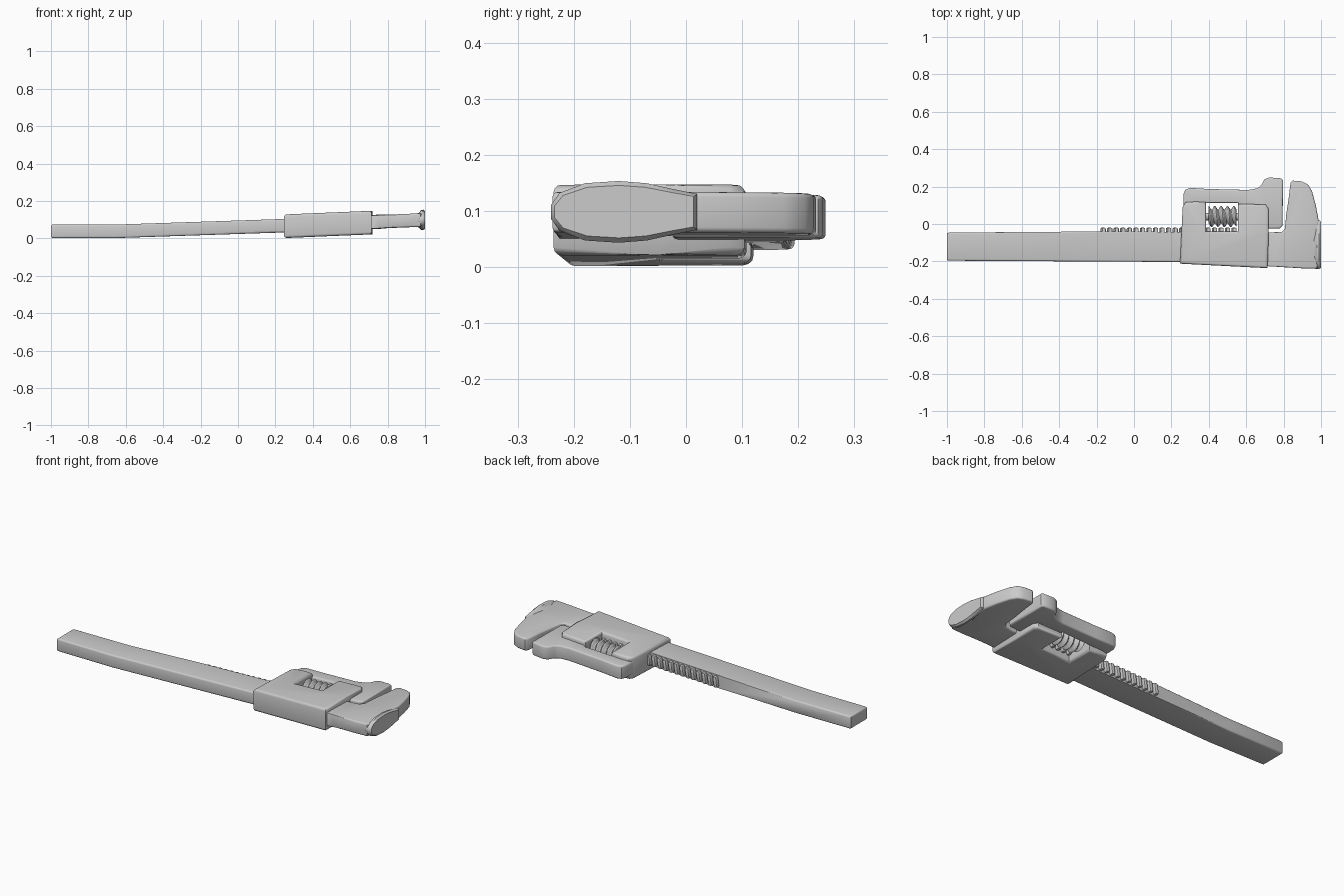
import bpy, bmesh, math
from mathutils import Vector, Matrix

if "Cube" in bpy.data.objects:
    bpy.data.objects.remove(bpy.data.objects["Cube"])

# centre height of the slightly bowed tool along its length
BOW = [(-1.0, 0.038), (-0.65, 0.038), (0.25, 0.068), (0.75, 0.089), (1.0, 0.099)]


def centre_z(x):
    for (xa, za), (xb, zb) in zip(BOW, BOW[1:]):
        if x <= xb:
            break
    return za + (zb - za) * (x - xa) / (xb - xa)


def finish(name, bm, bow=True):
    if bow:
        for x, _ in BOW[1:-1]:
            bmesh.ops.bisect_plane(bm, geom=bm.verts[:] + bm.edges[:] + bm.faces[:],
                                   plane_co=(x, 0, 0), plane_no=(1, 0, 0))
        for v in bm.verts:
            v.co.z += centre_z(v.co.x)
    bmesh.ops.recalc_face_normals(bm, faces=bm.faces[:])
    me = bpy.data.meshes.new(name)
    bm.to_mesh(me)
    bm.free()
    ob = bpy.data.objects.new(name, me)
    bpy.context.collection.objects.link(ob)
    bpy.ops.object.select_all(action='DESELECT')
    ob.select_set(True)
    bpy.context.view_layer.objects.active = ob
    bpy.ops.object.shade_smooth_by_angle(angle=math.radians(40))
    return ob


def plate(name, outline, half, bevel, offset=0.0):
    """Plan outline extruded in z with rounded rims."""
    bm = bmesh.new()
    face = bm.faces.new([bm.verts.new((x, y, offset - half)) for x, y in outline])
    ext = bmesh.ops.extrude_face_region(bm, geom=[face])['geom']
    for v in ext:
        if isinstance(v, bmesh.types.BMVert):
            v.co.z = offset + half
    rims = [e for e in bm.edges if abs(e.verts[0].co.z - e.verts[1].co.z) < 1e-6]
    bmesh.ops.bevel(bm, geom=rims, offset=bevel, segments=3, profile=0.5,
                    affect='EDGES', clamp_overlap=True)
    return finish(name, bm)


# handle bar with the fixed hook jaw
plate("bar_and_fixed_jaw", [
    (-1.0, -0.193), (-0.99, -0.196), (0.25, -0.203), (0.72, -0.226), (0.9, -0.237),
    (0.975, -0.238), (0.988, -0.215), (0.99, -0.05), (0.987, 0.02), (0.972, 0.1),
    (0.952, 0.175), (0.93, 0.212), (0.9, 0.227), (0.848, 0.232), (0.837, 0.222),
    (0.826, 0.13), (0.815, 0.06), (0.807, -0.025), (0.79, -0.043), (0.72, -0.045),
    (0.25, -0.042), (-0.2, -0.04), (-0.99, -0.046), (-1.0, -0.05)], 0.036, 0.009)

# sliding jaw, notched underneath for the adjusting screw
plate("sliding_jaw", [
    (0.262, 0.0), (0.383, 0.0), (0.383, 0.112), (0.557, 0.112), (0.557, -0.025),
    (0.78, -0.024), (0.794, -0.01), (0.797, 0.235), (0.785, 0.244), (0.722, 0.249),
    (0.697, 0.238), (0.682, 0.208), (0.657, 0.19), (0.61, 0.182), (0.4, 0.187),
    (0.3, 0.193), (0.275, 0.184), (0.265, 0.16)], 0.038, 0.009)

# sleeve around the bar, notched above for the adjusting screw
plate("sleeve", [
    (0.246, -0.212), (0.714, -0.236), (0.72, -0.05), (0.72, 0.08), (0.704, 0.104),
    (0.555, 0.108), (0.555, -0.04), (0.385, -0.04), (0.385, 0.116), (0.33, 0.12),
    (0.275, 0.116), (0.26, 0.09)], 0.063, 0.014, -0.003)

# flared striking face at the end of the head
half_oval = [(-0.241, 0.012), (-0.225, 0.034), (-0.18, 0.051), (-0.12, 0.055),
             (-0.07, 0.051), (-0.02, 0.04), (0.02, 0.032)]
oval = half_oval + [(y, -z) for y, z in reversed(half_oval)]
bm = bmesh.new()
rings = []
for x, s, ys in [(0.945, 0.6, 0.97), (0.968, 0.72, 0.98), (0.978, 0.96, 1.0),
                 (0.99, 1.0, 1.0), (1.0, 0.85, 0.95)]:
    rings.append([bm.verts.new((x, -0.11 + (y + 0.11) * ys, z * s)) for y, z in oval])
for a, b in zip(rings, rings[1:]):
    for i in range(len(a)):
        j = (i + 1) % len(a)
        bm.faces.new((a[i], a[j], b[j], b[i]))
bm.faces.new(rings[0])
bm.faces.new(rings[-1])
finish("striking_face", bm)

# rack teeth along the upper edge of the bar
bm = bmesh.new()
for i in range(21):
    m = (Matrix.Translation((-0.165 + i * 0.035, -0.04, 0)) @ Matrix.Rotation(0.15, 4, 'Y')
         @ Matrix.Diagonal((0.021, 0.04, 0.06, 1)))
    bmesh.ops.create_cube(bm, size=1, matrix=m)
bmesh.ops.bevel(bm, geom=bm.edges[:], offset=0.006, segments=2, profile=0.5, affect='EDGES')
finish("rack_teeth", bm)

# helical adjusting screw
X0, X1, NX, NA, PITCH = 0.398, 0.549, 50, 32, 0.034
bm = bmesh.new()
rings = []
for i in range(NX + 1):
    x = X0 + (X1 - X0) * i / NX
    ring = []
    for k in range(NA):
        a = math.tau * k / NA
        r = 0.047 + 0.01 * math.cos(math.tau * (x - X0) / PITCH - a)
        ring.append(bm.verts.new((x, 0.04 + r * math.cos(a), r * math.sin(a))))
    rings.append(ring)
for a, b in zip(rings, rings[1:]):
    for k in range(NA):
        j = (k + 1) % NA
        bm.faces.new((a[k], a[j], b[j], b[k]))
bm.faces.new(rings[0])
bm.faces.new(rings[-1])
finish("adjusting_screw", bm)

# screw axle held in the frame
bm = bmesh.new()
bmesh.ops.create_cone(bm, cap_ends=True, segments=20, radius1=0.02, radius2=0.02, depth=0.2,
                      matrix=Matrix.Translation((0.47, 0.04, 0)) @ Matrix.Rotation(math.pi / 2, 4, 'Y'))
finish("screw_axle", bm)
